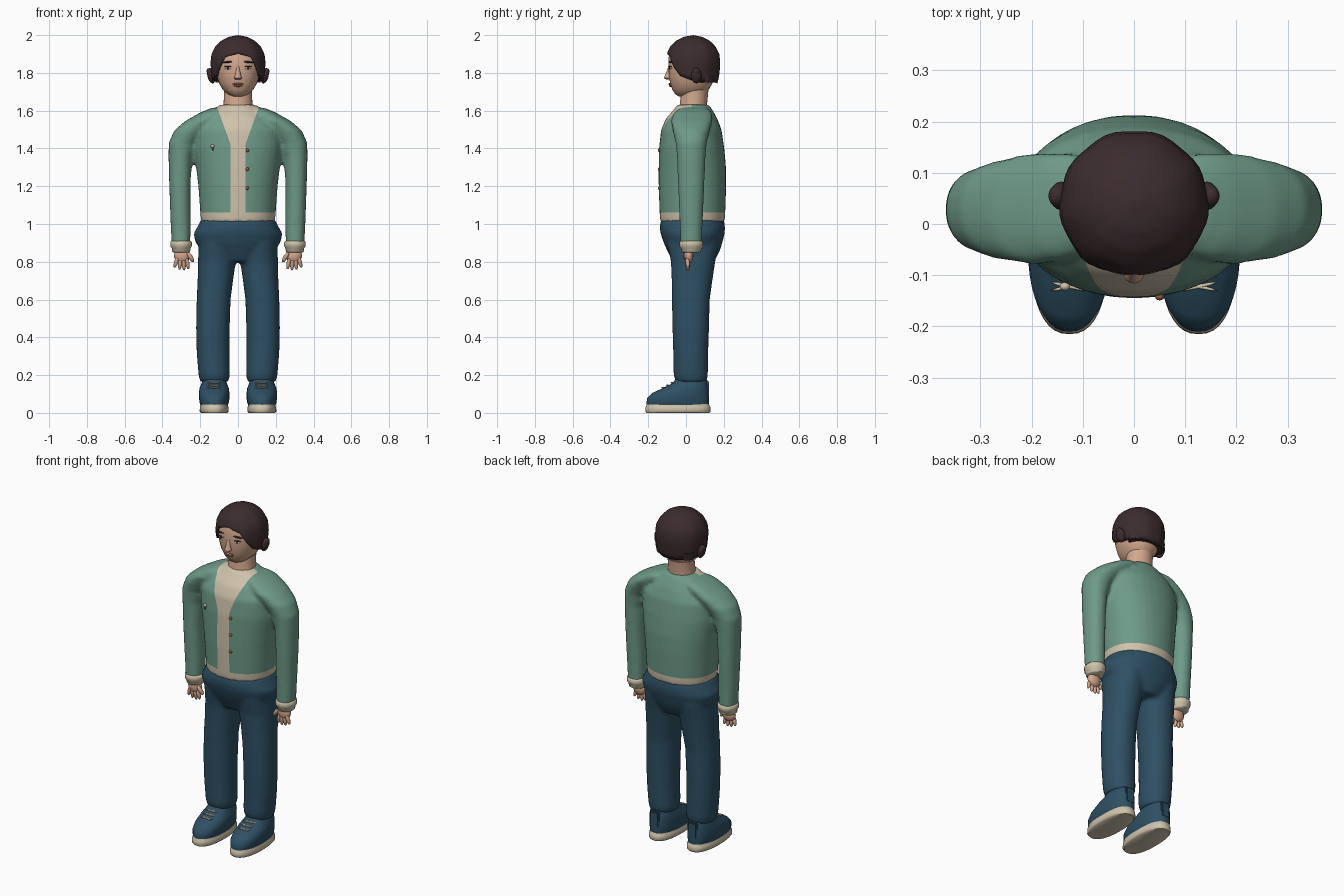
import bpy, bmesh, math
from mathutils import Vector, Euler

if "Cube" in bpy.data.objects:
    bpy.data.objects.remove(bpy.data.objects["Cube"])

def lin(c):
    c /= 255
    return c / 12.92 if c <= 0.04045 else ((c + 0.055) / 1.055) ** 2.4

def material(name, *rgb):
    m = bpy.data.materials.new(name)
    m.diffuse_color = (*[lin(c) for c in rgb], 1)
    m.use_nodes = True
    m.node_tree.nodes["Principled BSDF"].inputs["Base Color"].default_value = m.diffuse_color
    return m

GREEN = material("knit_green", 110, 154, 136)
CREAM = material("cream", 208, 195, 171)
DENIM = material("denim_blue", 46, 80, 100)
SKIN = material("skin", 212, 168, 142)
HAIR = material("dark_hair", 60, 44, 46)
BROWN = material("button_brown", 150, 92, 66)
LIP = material("lip", 176, 118, 100)
WHITE = material("eye_white", 225, 215, 205)

def finish(name, bm, mat, angle=50):
    bmesh.ops.recalc_face_normals(bm, faces=bm.faces[:])
    me = bpy.data.meshes.new(name)
    bm.to_mesh(me)
    bm.free()
    me.materials.append(mat)
    for p in me.polygons:
        p.use_smooth = True
    me.set_sharp_from_angle(angle=math.radians(angle))
    ob = bpy.data.objects.new(name, me)
    bpy.context.collection.objects.link(ob)
    return ob

def add_loft(bm, rings, n=32, power=2.0):
    """Horizontal rings given as (x, front y, back y, z, half width)."""
    rows = []
    for x, y0, y1, z, rx in rings:
        row = []
        for i in range(n):
            a = 2 * math.pi * i / n
            c, s = math.cos(a), math.sin(a)
            c, s = [math.copysign(abs(v) ** (2 / power), v) for v in (c, s)]
            row.append(bm.verts.new((x + rx * c, (y0 + y1) / 2 + (y1 - y0) / 2 * s, z)))
        rows.append(row)
    for a, b in zip(rows, rows[1:]):
        for i in range(n):
            j = (i + 1) % n
            bm.faces.new((a[i], a[j], b[j], b[i]))
    bm.faces.new(rows[0][::-1])
    bm.faces.new(rows[-1])

def loft(name, rings, mat, n=32, power=2.0):
    bm = bmesh.new()
    add_loft(bm, rings, n, power)
    return finish(name, bm, mat)

def ball(name, loc, size, mat, rot=(0, 0, 0), seg=16):
    bm = bmesh.new()
    bmesh.ops.create_uvsphere(bm, u_segments=seg, v_segments=seg // 2 + 2, radius=1)
    e = Euler(rot).to_matrix()
    for v in bm.verts:
        v.co = e @ Vector([a * b for a, b in zip(v.co, size)]) + Vector(loc)
    return finish(name, bm, mat, 80)

def fused(name, lofts, mat, power=2.0, voxel=0.011, cuts=()):
    """Blend overlapping lofts into one skin, then slice it along the colour borders."""
    bm = bmesh.new()
    for rings in lofts:
        add_loft(bm, rings, power=power)
    tmp = finish(name + "_raw", bm, mat)
    r = tmp.modifiers.new("fuse", 'REMESH')
    r.mode, r.voxel_size = 'VOXEL', voxel
    s = tmp.modifiers.new("soften", 'SMOOTH')
    s.factor, s.iterations = 0.5, 8
    me = bpy.data.meshes.new_from_object(tmp.evaluated_get(bpy.context.evaluated_depsgraph_get()))
    bpy.data.objects.remove(tmp)
    bm = bmesh.new()
    bm.from_mesh(me)
    for co, no in cuts:
        bmesh.ops.bisect_plane(bm, geom=bm.verts[:] + bm.edges[:] + bm.faces[:],
                               dist=1e-5, plane_co=co, plane_no=no)
    return finish(name, bm, mat, 60)

def mirrored(rings):
    return [(-x, *rest) for x, *rest in rings]

# Cardigan: body and sleeves, with cream shirt opening and hem
body = [(0, -.137, .205, 1.01, .196), (0, -.14, .208, 1.06, .2), (0, -.145, .213, 1.2, .21),
        (0, -.145, .212, 1.3, .222), (0, -.143, .203, 1.4, .236), (0, -.132, .188, 1.5, .235),
        (0, -.105, .165, 1.56, .18), (0, -.065, .14, 1.605, .125), (0, -.045, .12, 1.632, .095)]
sleeve = [(.302, -.03, .085, .885, .049), (.304, -.033, .088, 1.0, .053), (.308, -.042, .097, 1.2, .056),
          (.306, -.047, .103, 1.35, .062), (.292, -.055, .11, 1.43, .075), (.25, -.07, .125, 1.495, .088),
          (.19, -.08, .14, 1.545, .09), (.13, -.065, .14, 1.59, .07), (.1, -.03, .11, 1.615, .04)]
OPEN, VEE, SLOPE = .039, 1.42, .36
cuts = [((0, 0, 1.06), (0, 0, 1)), ((0, 0, VEE), (0, 0, 1)), ((0, .03, 0), (0, 1, 0))]
for s in (-1, 1):
    cuts += [((s * OPEN, 0, 0), (1, 0, 0)), ((s * OPEN, 0, VEE), (s, 0, -SLOPE))]
cardigan = fused("cardigan", [body, sleeve, mirrored(sleeve)], GREEN, 2.15, cuts=cuts)
cardigan.data.materials.append(CREAM)
for p in cardigan.data.polygons:
    x, y, z = p.center
    opening = y < .03 and abs(x) < OPEN + max(0, z - VEE) * SLOPE
    hem = z < 1.06 and abs(x) < .235
    p.material_index = int(opening or hem)

# Trousers: hips with pocket flare, and two legs
hips = [(0, -.07, .15, .80, .1), (0, -.1, .18, .86, .18), (0, -.118, .192, .9, .225),
        (0, -.135, .205, .95, .236), (0, -.14, .207, .985, .215), (0, -.132, .2, 1.025, .196)]
leg = [(.125, -.055, .11, .165, .076), (.126, -.066, .116, .2, .083), (.132, -.068, .118, .32, .087),
       (.133, -.072, .122, .45, .089), (.129, -.075, .126, .6, .09), (.12, -.076, .14, .7, .094),
       (.112, -.08, .155, .8, .1), (.108, -.1, .175, .9, .1)]
fused("trousers", [hips, leg, mirrored(leg)], DENIM, 2.15)

# Neck and head
loft("neck", [(0, -.04, .11, 1.58, .082), (0, -.032, .112, 1.64, .076), (0, -.025, .118, 1.7, .074),
              (0, -.02, .13, 1.78, .08)], SKIN)
loft("head", [(0, -.035, .05, 1.674, .025), (0, -.055, .09, 1.685, .052), (0, -.072, .12, 1.71, .08),
              (0, -.084, .14, 1.745, .1), (0, -.092, .15, 1.79, .114), (0, -.093, .155, 1.83, .12),
              (0, -.093, .155, 1.88, .12), (0, -.075, .14, 1.93, .1)], SKIN, power=2.2)
loft("nose", [(0, -.1, -.07, 1.764, .012), (0, -.116, -.07, 1.772, .021), (0, -.112, -.07, 1.785, .016),
              (0, -.1, -.07, 1.815, .011), (0, -.093, -.07, 1.84, .008)], SKIN, 16)
ball("upper_lip", (0, -.083, 1.741), (.029, .009, .006), LIP)
ball("lower_lip", (0, -.081, 1.732), (.024, .009, .006), LIP)

# Hair cap whose lower edge follows the hairline
LINE = [(0, 1.91), (30, 1.885), (45, 1.83), (60, 1.785), (90, 1.758), (180, 1.745)]
PROFILE = [(1.74, .128), (1.78, .139), (1.85, .1455), (1.9, .14), (1.94, .12), (1.97, .09), (1.99, .052), (2.0, 0)]

def lerp(table, v):
    for (a, fa), (b, fb) in zip(table, table[1:]):
        if v <= b:
            return fa + (fb - fa) * max(0, v - a) / (b - a)
    return table[-1][1]

bm = bmesh.new()
N, M = 48, 16
top = bm.verts.new((0, .038, 2.0))
grid = []
for i in range(N):
    a = 2 * math.pi * i / N
    d = math.degrees(a)
    zb = lerp(LINE, min(d, 360 - d))
    col = []
    for k in range(1, M + 1):
        z = 2.0 - (2.0 - zb) * (k / M) ** 1.6
        r = lerp(PROFILE, z) * (1 + .012 * math.cos(9 * a))
        col.append(bm.verts.new((r * math.sin(a), .038 - r * math.cos(a), z)))
    grid.append(col)
for i in range(N):
    a, b = grid[i], grid[(i + 1) % N]
    bm.faces.new((top, a[0], b[0]))
    for k in range(M - 1):
        bm.faces.new((a[k], a[k + 1], b[k + 1], b[k]))
hair = finish("hair", bm, HAIR)
thick = hair.modifiers.new("thickness", 'SOLIDIFY')
thick.thickness, thick.offset = .025, -1
loft("hair_nape", [(0, .05, .155, 1.748, .118), (0, .05, .16, 1.79, .125)], HAIR)

for s, side in ((-1, "right"), (1, "left")):
    # Face details and side tufts
    ball(side + "_hair_tuft", (s * .142, .055, 1.785), (.02, .028, .042), HAIR, (0, s * .25, 0))
    ball(side + "_hair_tip", (s * .152, .055, 1.808), (.015, .02, .017), HAIR)
    ball(side + "_eye", (s * .053, -.0815, 1.826), (.019, .006, .007), WHITE, (0, 0, s * .25))
    ball(side + "_iris", (s * .053, -.0855, 1.826), (.008, .004, .007), HAIR)
    ball(side + "_eyelash", (s * .054, -.083, 1.834), (.021, .006, .003), HAIR, (0, 0, s * .25))
    ball(side + "_eyebrow", (s * .057, -.083, 1.857), (.027, .007, .005), HAIR, (0, s * .1, s * .25))

    # Cuff
    x = s * .301
    loft(side + "_cuff", [(x, -.018, .072, .85, .043), (x, -.024, .08, .855, .048), (x, -.026, .082, .872, .049),
                          (x, -.034, .09, .88, .056), (x, -.034, .09, .904, .057),
                          (x, -.028, .084, .911, .051)], CREAM)
    # Hand with four fingers and a thumb
    ball(side + "_palm", (s * .296, .015, .833), (.043, .024, .042), SKIN)
    for k, (fx, fz, tilt) in enumerate([(.327, .80, -.3), (.307, .79, -.1), (.287, .787, .05), (.268, .793, .2)]):
        ball(f"{side}_finger_{k + 1}", (s * fx, .008, fz), (.011, .012, .033), SKIN, (.1, s * tilt, 0), 12)
    ball(side + "_thumb", (s * .251, .0, .824), (.012, .013, .031), SKIN, (.2, s * .55, 0), 12)

    # Shoe: sole, upper, heel tab and laces
    x = s * .126
    loft(side + "_sole", [(x, -.209, .124, 0, .07), (x, -.215, .13, .008, .077), (x, -.214, .129, .03, .076),
                          (x, -.21, .125, .036, .073), (x, -.208, .122, .046, .072)], CREAM, 40, 2.4)
    loft(side + "_shoe", [(x, -.207, .12, .035, .07), (x, -.21, .122, .05, .076), (x, -.205, .122, .08, .081),
                          (x, -.18, .12, .105, .081), (x, -.12, .118, .132, .077), (x, -.07, .115, .158, .066),
                          (x, -.055, .108, .18, .062)], DENIM, 40, 2.3)
    bm = bmesh.new()
    bmesh.ops.create_cube(bm, size=1)
    for v in bm.verts:
        v.co = (x + v.co.x * .055, .11 + v.co.y * .025, .125 + v.co.z * .095)
    bmesh.ops.bevel(bm, geom=bm.edges[:], offset=.006, segments=2, affect='EDGES')
    finish(side + "_heel_tab", bm, DENIM)
    for k, (y, z) in enumerate([(-.073, .16), (-.097, .146), (-.122, .134)]):
        for t in (-1, 1):
            ball(f"{side}_lace_{k}_{t}", (x, y, z), (.038, .004, .004), CREAM, (0, 0, t * .22), 8)

# Cardigan buttons and pin
for k, z in enumerate((1.39, 1.29, 1.19)):
    ball(f"button_{k + 1}", (.05, -.142, z), (.009, .007, .009), BROWN)
ball("pin", (-.135, -.122, 1.412), (.01, .008, .009), CREAM)
ball("pin_stem", (-.133, -.122, 1.4), (.004, .007, .012), BROWN)
